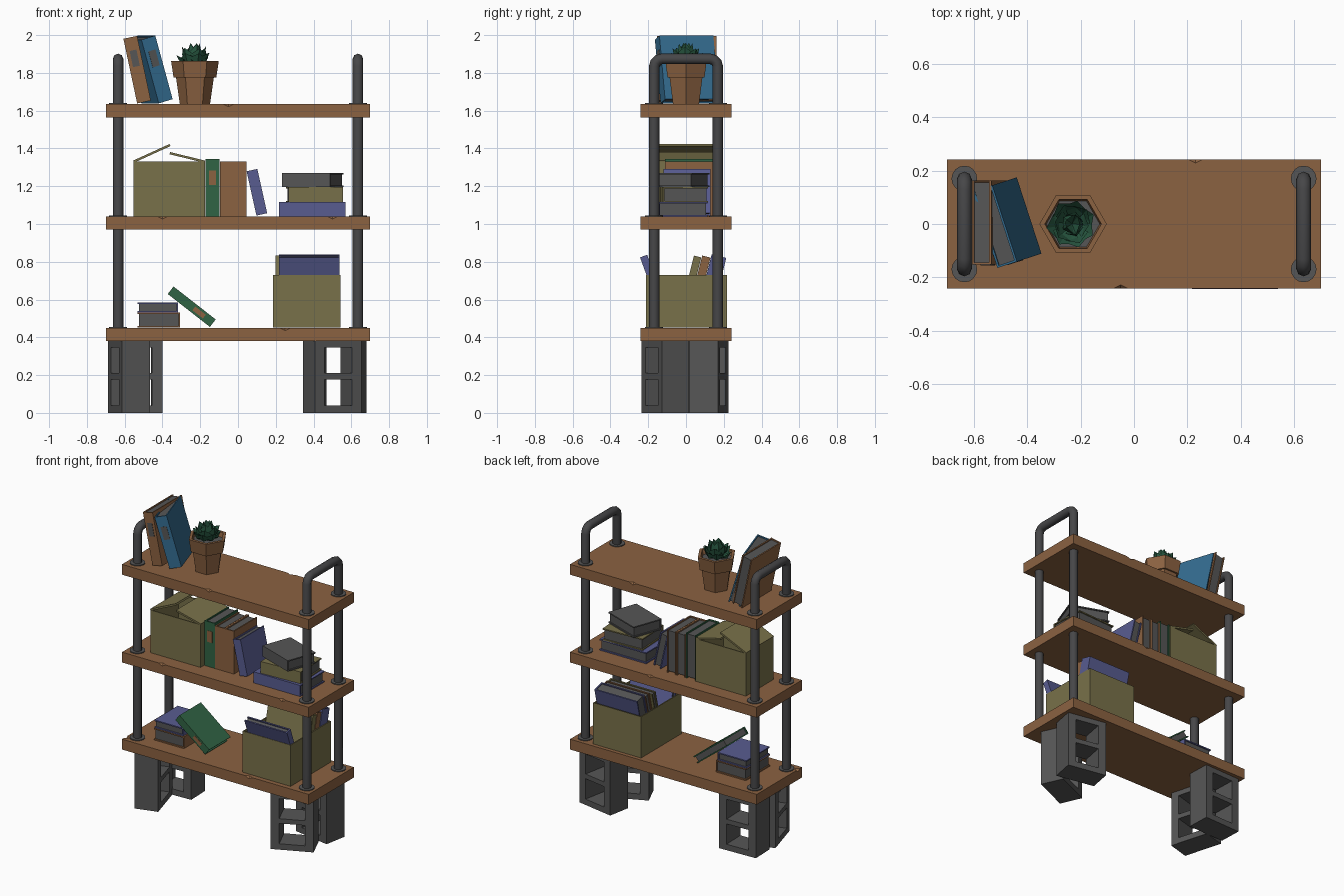
import bpy, bmesh, math, random
from mathutils import Matrix, Vector

if "Cube" in bpy.data.objects:
    bpy.data.objects.remove(bpy.data.objects["Cube"])

random.seed(4)


def mat(name, r, g, b):
    m = bpy.data.materials.new(name)
    m.diffuse_color = (r, g, b, 1)
    m.use_nodes = True
    m.node_tree.nodes["Principled BSDF"].inputs["Base Color"].default_value = m.diffuse_color
    return m


WOOD = mat("warm_wood", 0.26, 0.122, 0.053)
CARD = mat("cardboard_olive", 0.19, 0.165, 0.068)
GREEN = mat("cover_green", 0.03, 0.127, 0.058)
PURPLE = mat("cover_indigo", 0.098, 0.107, 0.28)
BLUE = mat("cover_blue", 0.034, 0.15, 0.28)
GREY = mat("concrete_grey", 0.092, 0.092, 0.092)
PIPE = mat("pipe_grey", 0.062, 0.062, 0.065)
LEAF = mat("leaf_green", 0.019, 0.089, 0.048)


def R(deg, axis):
    return Matrix.Rotation(math.radians(deg), 4, axis)


def finish(bm, name, mats, matrix=None):
    bmesh.ops.recalc_face_normals(bm, faces=bm.faces)
    me = bpy.data.meshes.new(name)
    bm.to_mesh(me)
    bm.free()
    ob = bpy.data.objects.new(name, me)
    for m in mats:
        me.materials.append(m)
    if matrix:
        ob.matrix_world = matrix
    bpy.context.collection.objects.link(ob)
    return ob


def add_box(bm, lo, hi, mi=0):
    lo, hi = Vector(lo), Vector(hi)
    d = hi - lo
    m = Matrix.Translation((lo + hi) / 2) @ Matrix.Diagonal((d.x, d.y, d.z, 1))
    for v in bmesh.ops.create_cube(bm, size=1, matrix=m)["verts"]:
        for f in v.link_faces:
            f.material_index = mi


# Shelves with chipped edges
chips = {0.38: [(-0.7, -0.2), (0.25, -0.245)],
         0.97: [(-0.4, -0.245), (0.5, -0.245), (0.1, 0.245)],
         1.565: [(0.23, 0.245), (-0.05, -0.245)]}
for i, (z, pts) in enumerate(chips.items()):
    bm = bmesh.new()
    add_box(bm, (-0.7, -0.242, z), (0.7, 0.242, z + 0.07))
    shelf = finish(bm, f"shelf_{i}", [WOOD])
    bm = bmesh.new()
    for x, y in pts:
        bmesh.ops.create_uvsphere(bm, u_segments=4, v_segments=2, radius=1, matrix=
            Matrix.Translation((x, y, z + 0.073)) @ Matrix.Diagonal((0.04, 0.02, 0.02, 1)))
    cutter = finish(bm, f"chip_cutter_{i}", [WOOD])
    cutter.hide_render = True
    cutter.hide_set(True)
    mod = shelf.modifiers.new("chips", 'BOOLEAN')
    mod.operation, mod.object, mod.solver = 'DIFFERENCE', cutter, 'EXACT'
    # Flat flange around each pipe
    for sx in (-1, 1):
        for sy in (-1, 1):
            bm = bmesh.new()
            bmesh.ops.create_cone(bm, cap_ends=True, segments=16, radius1=0.048, radius2=0.048,
                depth=0.006, matrix=Matrix.Translation((sx * 0.635, sy * 0.17, z + 0.073)))
            finish(bm, f"flange_{i}", [GREY])

# Bent pipe frames at both ends
for side, sx in (("left", -1), ("right", 1)):
    path, rad, hy, top = [], 0.04, 0.168, 1.874
    path.append((-hy, 0.42))
    for k in range(4):
        a = math.radians(180 - 30 * k)
        path.append((-hy + rad + rad * math.cos(a), top - rad + rad * math.sin(a)))
    path += [(-y, z) for y, z in reversed(path)]
    cu = bpy.data.curves.new(f"pipe_{side}", 'CURVE')
    cu.dimensions = '3D'
    cu.bevel_depth, cu.bevel_resolution, cu.use_fill_caps = 0.028, 2, True
    sp = cu.splines.new('POLY')
    sp.points.add(len(path) - 1)
    for p, (y, z) in zip(sp.points, path):
        p.co = (sx * 0.635, y, z, 1)
    cu.materials.append(PIPE)
    ob = bpy.data.objects.new(f"pipe_{side}", cu)
    bpy.context.collection.objects.link(ob)


# Concrete blocks: a pierced face, extruded through the depth
def block(name, x, y, ang):
    bm = bmesh.new()
    xs, zs, d = (-0.135, -0.08, 0.08, 0.135), (0, 0.04, 0.178, 0.21, 0.345, 0.38), 0.155
    vs = [[bm.verts.new((a, -d / 2, z)) for a in xs] for z in zs]
    for j in range(5):
        for i in range(3):
            if i == 1 and j in (1, 3):
                continue
            bm.faces.new((vs[j][i], vs[j][i + 1], vs[j + 1][i + 1], vs[j + 1][i]))
    front = bm.faces[:]
    ext = bmesh.ops.extrude_face_region(bm, geom=front, use_keep_orig=True)["geom"]
    bmesh.ops.translate(bm, vec=(0, d, 0), verts=[g for g in ext if isinstance(g, bmesh.types.BMVert)])
    finish(bm, name, [GREY], Matrix.Translation((x, y, 0)) @ R(ang, 'Z'))


block("block_right_front", 0.50, -0.11, 24)
block("block_right_back", 0.533, 0.119, -10.7)
block("block_left_front", -0.577, -0.082, -74)
block("block_left_back", -0.537, 0.142, 2)


# Books: local x thickness, y depth (spine at -y), z height
def book(name, t, d, h, cover, loc, rot, label=None):
    bm = bmesh.new()
    c, n = 0.008, 0.008
    add_box(bm, (-t / 2, -d / 2, -h / 2), (-t / 2 + c, d / 2, h / 2))
    add_box(bm, (t / 2 - c, -d / 2, -h / 2), (t / 2, d / 2, h / 2))
    add_box(bm, (-t / 2 + c, -d / 2, -h / 2), (t / 2 - c, -d / 2 + c, h / 2))
    add_box(bm, (-t / 2 + c, -d / 2 + c, -h / 2 + n), (t / 2 - c, d / 2 - n, h / 2 - n), 1)
    mats = [cover, GREY]
    if label:
        add_box(bm, (-t * 0.25, -d / 2 - 0.002, h * 0.05), (t * 0.25, -d / 2 + 0.002, h * 0.3), 2)
        mats.append(label)
    finish(bm, name, mats, Matrix.Translation(loc) @ rot)


UP, FLAT = Matrix.Identity(4), R(90, 'Y')
# top shelf
book("book_top_brown", 0.074, 0.315, 0.35, WOOD, (-0.534, 0.005, 1.817), R(-12, 'Y'), GREY)
book("book_top_blue", 0.08, 0.30, 0.35, BLUE, (-0.475, 0.005, 1.818), R(18, 'Z') @ R(-16, 'Y'), GREY)
# middle shelf row
book("book_row_green", 0.076, 0.25, 0.305, GREEN, (-0.135, 0.015, 1.192), UP, WOOD)
book("book_row_brown_a", 0.07, 0.25, 0.29, WOOD, (-0.06, 0.015, 1.185), UP)
book("book_row_brown_b", 0.07, 0.25, 0.29, WOOD, (0.011, 0.015, 1.185), UP)
book("book_row_indigo", 0.058, 0.25, 0.24, PURPLE, (0.10, 0.005, 1.168), R(-12.5, 'Y'))
# middle shelf stack
book("book_stack_indigo", 0.075, 0.26, 0.35, PURPLE, (0.393, -0.015, 1.078), FLAT)
book("book_stack_olive", 0.08, 0.24, 0.29, CARD, (0.405, -0.01, 1.155), R(3, 'Z') @ FLAT)
book("book_stack_grey", 0.074, 0.21, 0.27, GREY, (0.397, -0.02, 1.233), R(-20, 'Z') @ FLAT)
# bottom shelf stack and leaning book
book("book_low_brown", 0.08, 0.225, 0.26, WOOD, (-0.42, -0.01, 0.491), R(90, 'Z') @ FLAT)
book("book_low_indigo", 0.054, 0.215, 0.25, PURPLE, (-0.425, -0.01, 0.558), R(90, 'Z') @ FLAT)
book("book_low_green", 0.05, 0.23, 0.283, GREEN, (-0.245, -0.025, 0.562), R(128, 'Y'), WOOD)
# books inside the lower box
book("book_box_front", 0.04, 0.32, 0.36, PURPLE, (0.378, -0.163, 0.661), R(20, 'X') @ R(90, 'Z'))
book("book_box_olive", 0.04, 0.335, 0.36, CARD, (0.366, 0.018, 0.653), R(-14, 'X') @ R(90, 'Z'))
book("book_box_brown", 0.045, 0.32, 0.36, WOOD, (0.375, 0.064, 0.653), R(-14, 'X') @ R(90, 'Z'))
book("book_box_indigo", 0.08, 0.32, 0.36, PURPLE, (0.378, 0.131, 0.655), R(-14, 'X') @ R(90, 'Z'))


# Open cardboard boxes
def carton(name, lo, hi):
    bm = bmesh.new()
    add_box(bm, lo, hi)
    bmesh.ops.delete(bm, geom=[f for f in bm.faces if f.normal.z > 0.5], context='FACES_ONLY')
    ob = finish(bm, name, [CARD])
    mod = ob.modifiers.new("wall", 'SOLIDIFY')
    mod.thickness, mod.offset = 0.01, -1


carton("box_middle", (-0.553, -0.15, 1.041), (-0.176, 0.148, 1.33))
carton("box_low", (0.184, -0.212, 0.451), (0.543, 0.218, 0.73))
# Half closed flaps on the middle box
for name, x, dx, dz in (("flap_left", -0.553, 0.193, 0.088), ("flap_right", -0.176, -0.185, 0.045)):
    bm = bmesh.new()
    L = math.hypot(dx, dz)
    add_box(bm, (0, -0.148, -0.006), (L, 0.148, 0.006))
    finish(bm, name, [CARD], Matrix.Translation((x, 0, 1.33)) @ R(-math.degrees(math.atan2(dz, dx)), 'Y'))

# Hexagonal plant pot
prof = [(0.08, 1.635), (0.1, 1.775), (0.113, 1.775), (0.126, 1.862), (0.106, 1.862), (0.1, 1.83)]
bm = bmesh.new()
rings = [[bm.verts.new((-0.228 + r * math.cos(k * math.pi / 3), r * math.sin(k * math.pi / 3), z))
          for k in range(6)] for r, z in prof]
for a, b in zip(rings, rings[1:]):
    for k in range(6):
        bm.faces.new((a[k], a[(k + 1) % 6], b[(k + 1) % 6], b[k]))
bm.faces.new(rings[0])
bm.faces.new(rings[-1]).material_index = 1
finish(bm, "plant_pot", [WOOD, GREY])

# Succulent rosette of faceted leaves
bm = bmesh.new()
for n, tilt, L, w in ((7, 28, 0.115, 0.048), (6, 48, 0.125, 0.045), (5, 68, 0.13, 0.036)):
    for k in range(n):
        m = (Matrix.Translation((-0.232, 0, 1.83)) @ R(360 * k / n + tilt + random.uniform(-8, 8), 'Z')
             @ R(-tilt + random.uniform(-5, 5), 'Y'))
        base, left, right, tip, low, up = [bm.verts.new(m @ Vector(p)) for p in (
            (0, 0, 0), (L * 0.65, w, 0.012), (L * 0.65, -w, 0.012), (L, 0, 0.018),
            (L * 0.6, 0, -0.016), (L * 0.6, 0, -0.002))]
        for a, b in ((base, left), (left, tip), (tip, right), (right, base)):
            bm.faces.new((a, b, up))
            bm.faces.new((b, a, low))
finish(bm, "succulent", [LEAF])
